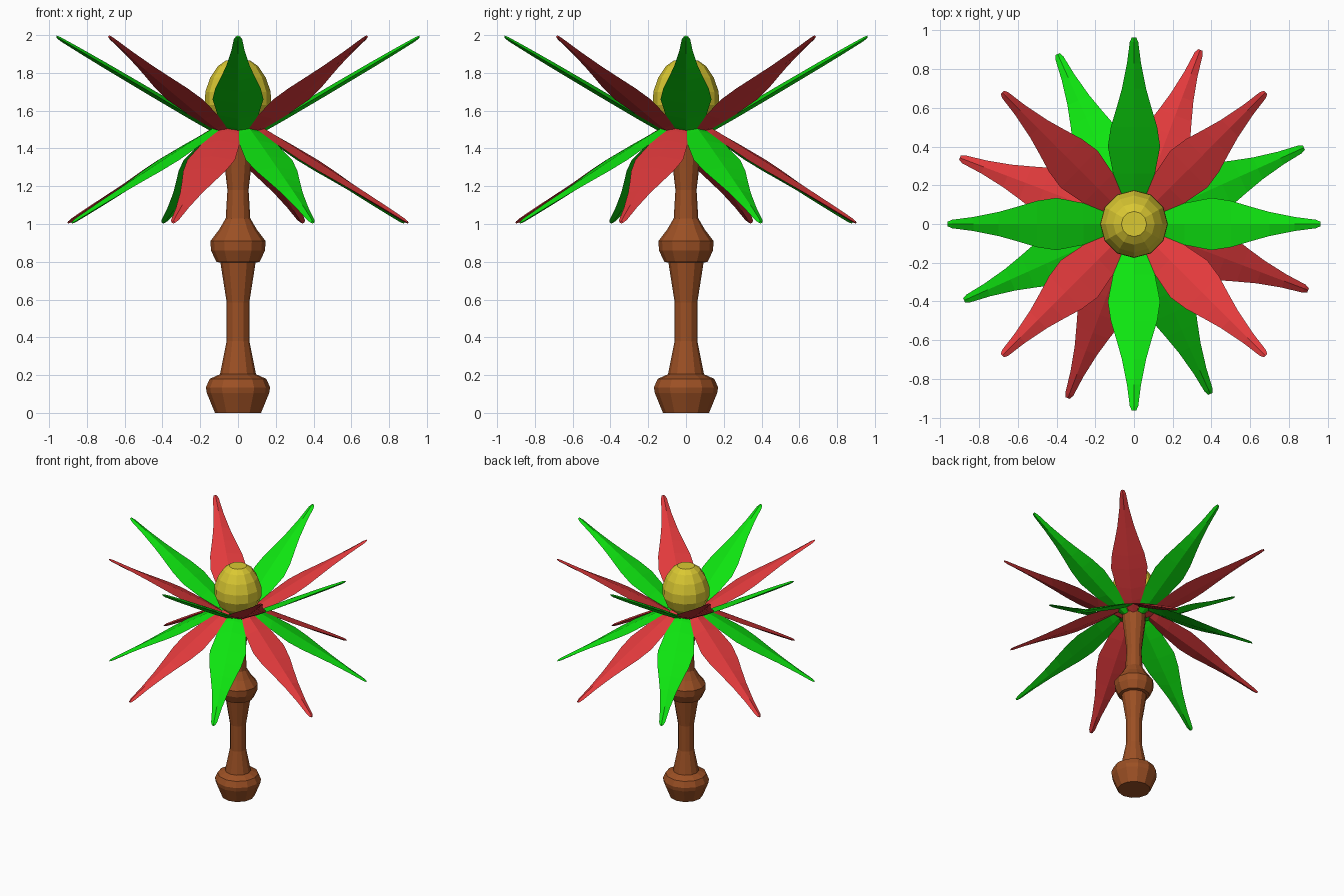
import bpy, bmesh, math
from mathutils import Matrix

if "Cube" in bpy.data.objects:
    bpy.data.objects.remove(bpy.data.objects["Cube"])


def srgb(r, g, b):
    f = lambda c: c / 12.92 if c <= 0.04045 else ((c + 0.055) / 1.055) ** 2.4
    return (f(r / 255), f(g / 255), f(b / 255), 1)


def material(name, rgb):
    m = bpy.data.materials.new(name)
    m.diffuse_color = srgb(*rgb)
    m.use_nodes = True
    m.node_tree.nodes["Principled BSDF"].inputs["Base Color"].default_value = m.diffuse_color
    return m


green = material("leaf green", (14, 228, 16))
red = material("petal red", (226, 58, 60))
yellow = material("centre yellow", (218, 200, 50))
brown = material("wood brown", (156, 80, 36))


def skin(bm, rings):
    """Bridge equal-length vertex rings and cap both ends."""
    n = len(rings[0])
    for a, b in zip(rings, rings[1:]):
        for i in range(n):
            j = (i + 1) % n
            bm.faces.new((a[i], a[j], b[j], b[i]))
    bm.faces.new(rings[0][::-1])
    bm.faces.new(rings[-1])


def finish(name, bm, mat):
    bmesh.ops.recalc_face_normals(bm, faces=bm.faces[:])
    me = bpy.data.meshes.new(name)
    bm.to_mesh(me)
    bm.free()
    me.materials.append(mat)
    ob = bpy.data.objects.new(name, me)
    bpy.context.collection.objects.link(ob)
    return ob


def lathe(name, profile, mat, sides=12):
    bm = bmesh.new()
    rings = [[bm.verts.new((r * math.cos(2 * math.pi * i / sides),
                            r * math.sin(2 * math.pi * i / sides), z))
              for i in range(sides)] for r, z in profile]
    skin(bm, rings)
    return finish(name, bm, mat)


# Turned wooden stem
lathe("stem", [(0.122, 0), (0.165, 0.105), (0.17, 0.135), (0.15, 0.18), (0.095, 0.205),
               (0.06, 0.38), (0.06, 0.585), (0.093, 0.795), (0.115, 0.80), (0.143, 0.86),
               (0.146, 0.91), (0.10, 0.97), (0.065, 1.03), (0.056, 1.18), (0.07, 1.30),
               (0.085, 1.42), (0.09, 1.52)], brown)

# Flower centre
lathe("flower_centre", [(0.09, 1.50), (0.145, 1.555), (0.175, 1.63), (0.173, 1.70),
                        (0.147, 1.775), (0.107, 1.835), (0.065, 1.865)], yellow)

# Leaf: (distance out, half width, half thickness)
LEAF = [(0.07, 0.025, 0.012), (0.17, 0.072, 0.018), (0.26, 0.108, 0.02), (0.40, 0.135, 0.02),
        (0.50, 0.12, 0.02), (0.60, 0.09, 0.019), (0.70, 0.062, 0.018), (0.83, 0.036, 0.015),
        (0.94, 0.022, 0.011), (0.962, 0.012, 0.006)]


def leaf(name, angle, up, mat):
    bm = bmesh.new()
    rings = []
    for d, w, t in LEAF:
        z = 1.5 + up * (0.59 * (d - 0.12) - 0.005)
        rings.append([bm.verts.new(p) for p in
                      ((d, w, z), (d, 0, z + t), (d, -w, z), (d, 0, z - t))])
    skin(bm, rings)
    bm.transform(Matrix.Rotation(math.radians(angle), 4, 'Z'))
    finish(name, bm, mat)


# Rising and drooping rings of alternating leaves
for k in range(8):
    mat = green if k % 2 == 0 else red
    leaf(f"upper_leaf_{k + 1}", 45 * k, 1, mat)
    leaf(f"lower_leaf_{k + 1}", 24.2 + 45 * k, -1, mat)
